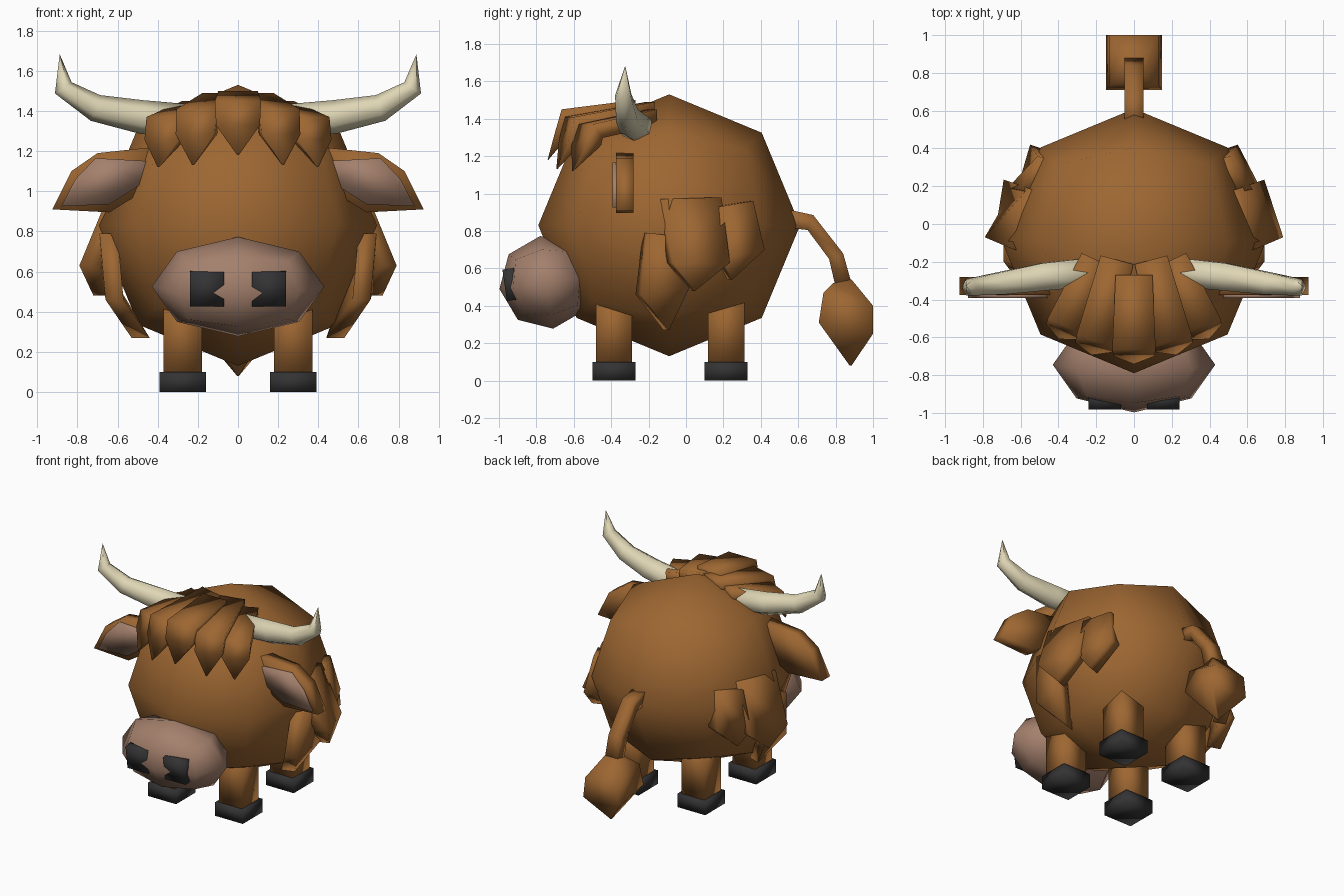
import bpy, bmesh, math
from mathutils import Vector, Matrix

if "Cube" in bpy.data.objects:
    bpy.data.objects.remove(bpy.data.objects["Cube"])


def material(name, rgb):
    m = bpy.data.materials.new(name)
    m.diffuse_color = (*rgb, 1)
    m.use_nodes = True
    m.node_tree.nodes["Principled BSDF"].inputs["Base Color"].default_value = m.diffuse_color
    return m


BROWN = material("brown_fur", (0.34, 0.135, 0.032))
PINK = material("dusty_pink_skin", (0.37, 0.215, 0.15))
CREAM = material("cream_horn", (0.74, 0.67, 0.46))
DARK = material("dark_hoof", (0.033, 0.033, 0.035))


def finish(bm, name, mat):
    bmesh.ops.recalc_face_normals(bm, faces=bm.faces)
    me = bpy.data.meshes.new(name)
    bm.to_mesh(me)
    bm.free()
    me.shade_smooth()
    me.materials.append(mat)
    ob = bpy.data.objects.new(name, me)
    bpy.context.collection.objects.link(ob)
    return ob


def round_cube(name, center, radii, mat, tilt=0):
    """Cube with one cut per edge, pushed out to an ellipsoid."""
    bm = bmesh.new()
    bmesh.ops.create_cube(bm, size=2)
    bmesh.ops.subdivide_edges(bm, edges=bm.edges[:], cuts=1, use_grid_fill=True)
    rot = Matrix.Rotation(math.radians(tilt), 3, 'X')
    for v in bm.verts:
        v.co = Vector(center) + rot @ (v.co.normalized() * Vector(radii))
    return finish(bm, name, mat)


def box(name, center, size, mat, tilt=0):
    bm = bmesh.new()
    bmesh.ops.create_cube(bm, size=1)
    rot = Matrix.Rotation(math.radians(tilt), 3, 'X')
    for v in bm.verts:
        v.co = Vector(center) + rot @ (v.co * Vector(size))
    return finish(bm, name, mat)


def loft(name, rings, mat):
    """Skin equal-length rings of points and close both ends."""
    bm = bmesh.new()
    vs = [[bm.verts.new(p) for p in r] for r in rings]
    n = len(vs[0])
    for a, b in zip(vs, vs[1:]):
        for i in range(n):
            j = (i + 1) % n
            bm.faces.new((a[i], a[j], b[j], b[i]))
    bm.faces.new(vs[0])
    bm.faces.new(vs[-1])
    bmesh.ops.remove_doubles(bm, verts=bm.verts, dist=0.001)
    return finish(bm, name, mat)


def slab(name, outline, offset, mat):
    """Flat outline thickened by an offset vector."""
    off = Vector(offset)
    pts = [Vector(p) for p in outline]
    return loft(name, [pts, [p + off for p in pts]], mat)


def flip(p, s):
    return Vector((p[0] * s, p[1], p[2]))


# Body and muzzle
round_cube("body", (0, -0.09, 0.83), (0.70, 0.70, 0.70), BROWN)
round_cube("muzzle", (0, -0.745, 0.525), (0.43, 0.255, 0.25), PINK, 8)


# Forelock lock: a strip running forward, then bending down to a point
def lock(name, start, end, width, tip_z):
    a, b = Vector(start), Vector(end)
    d = Vector((b.x - a.x, b.y - a.y, 0)).normalized()
    side = Vector((-d.y, d.x, 0))
    up = Vector((0, 0, 1))
    drop = b.z - tip_z
    stations = [  # centre, inward direction, half width
        (a, -up, width * 0.85),
        (b, -up * 0.8 - d * 0.7, width),
        (b + d * 0.035 - up * drop * 0.45, -d, width * 0.95),
        (b + d * 0.075 - up * drop, -d, 0.004),
    ]
    rings = []
    for c, inward, w in stations:
        t = inward * (0.09 if w > 0.01 else 0.004)
        rings.append([c + side * w, c - side * w,
                      c - side * w * 0.9 + t, c + side * w * 0.9 + t])
    loft(name, rings, BROWN)


lock("forelock_middle", (0, -0.27, 1.50), (0, -0.665, 1.45), 0.115, 1.18)

for s, tag in ((1, "right"), (-1, "left")):
    lock("forelock_inner_" + tag, (s * 0.09, -0.19, 1.49),
         (s * 0.205, -0.62, 1.41), 0.105, 1.13)
    lock("forelock_outer_" + tag, (s * 0.20, -0.19, 1.45),
         (s * 0.365, -0.54, 1.37), 0.10, 1.12)

    # Nostrils
    box("nostril_" + tag, (s * 0.155, -0.93, 0.515), (0.17, 0.08, 0.17), DARK, 8)

    # Horns: six-sided tube along a rising curve
    path = [(0.18, -0.25, 1.34, 0.088), (0.48, -0.28, 1.37, 0.084),
            (0.71, -0.315, 1.415, 0.068), (0.87, -0.335, 1.515, 0.05),
            (0.888, -0.325, 1.68, 0.001)]
    cs = [flip(p, s) for p in path]
    rings = []
    for i, c in enumerate(cs):
        t = (cs[min(i + 1, 4)] - cs[max(i - 1, 0)]).normalized()
        u = Vector((0, 1, 0))
        u = (u - t * u.dot(t)).normalized()
        w = t.cross(u)
        r = path[i][3]
        rings.append([c + (u * math.cos(k * math.pi / 3 + math.pi / 6)
                           + w * math.sin(k * math.pi / 3 + math.pi / 6)) * r
                      for k in range(6)])
    loft("horn_" + tag, rings, CREAM)

    # Ears with a raised pink inside
    ear = [(0.42, 1.22), (0.70, 1.19), (0.83, 1.10), (0.925, 0.91),
           (0.64, 0.895), (0.44, 1.02)]
    slab("ear_" + tag, [(s * x, -0.375, z) for x, z in ear], (0, 0.095, 0), BROWN)
    inner = [(0.44, 1.15), (0.71, 1.165), (0.81, 1.06), (0.88, 0.925),
             (0.64, 0.935), (0.46, 1.05)]
    slab("ear_inside_" + tag, [(s * x, -0.393, z) for x, z in inner],
         (0, 0.03, 0), PINK)

    # Shaggy flank plates
    flank = {
        "flank_fur_middle_": [(0.65, -0.13, 0.97), (0.56, 0.19, 0.98),
                              (0.69, 0.235, 0.63), (0.72, 0.05, 0.48),
                              (0.79, -0.07, 0.63)],
        "flank_fur_front_": [(0.69, -0.20, 0.79), (0.69, 0.03, 0.76),
                             (0.67, 0.02, 0.50), (0.53, -0.09, 0.27),
                             (0.66, -0.24, 0.46)],
        "flank_fur_rear_": [(0.60, 0.18, 0.93), (0.51, 0.36, 0.96),
                            (0.55, 0.42, 0.70), (0.60, 0.25, 0.54),
                            (0.67, 0.19, 0.65)],
    }
    for name, pts in flank.items():
        slab(name + tag, [flip(p, s) for p in pts], (-s * 0.09, -0.03, 0), BROWN)

    # Legs and hooves
    for y, end in ((-0.385, "front"), (0.215, "back")):
        box(f"{end}_leg_{tag}", (s * 0.275, y, 0.28), (0.19, 0.195, 0.40), BROWN)
        box(f"{end}_hoof_{tag}", (s * 0.275, y, 0.05), (0.23, 0.23, 0.10), DARK)


# Tail: square tube, then a pointed tuft; each row is y, z front and y, z back
def strip(name, rows):
    loft(name, [[(-w, y1, z1), (w, y1, z1), (w, y2, z2), (-w, y2, z2)]
                for y1, z1, y2, z2, w in rows], BROWN)


strip("tail", [(0.52, 0.82, 0.52, 0.92, 0.05), (0.65, 0.805, 0.68, 0.885, 0.05),
               (0.765, 0.65, 0.84, 0.68, 0.05), (0.80, 0.50, 0.885, 0.52, 0.05)])
strip("tail_tuft", [(0.785, 0.52, 0.885, 0.54, 0.05), (0.735, 0.47, 1.0, 0.40, 0.13),
                    (0.71, 0.31, 1.0, 0.25, 0.147), (0.875, 0.08, 0.885, 0.08, 0.004)])
